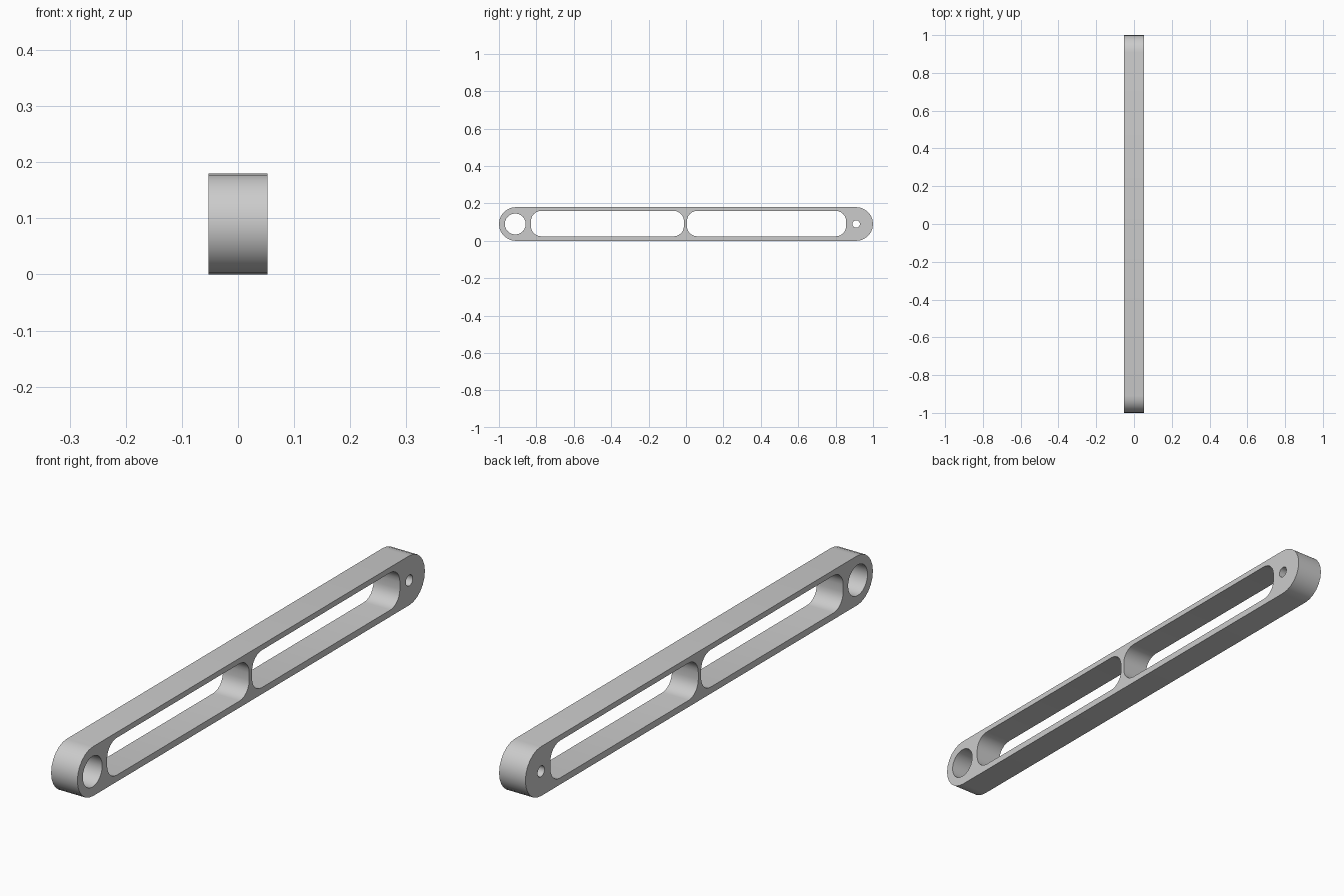
import bpy, bmesh
from math import sin, cos, pi, radians
from mathutils import Matrix

cube = bpy.data.objects.get("Cube")
if cube:
    bpy.data.objects.remove(cube)

HEIGHT, HALF_WIDTH = 0.18, 0.053
MID = HEIGHT / 2


def rounded_outline(y0, y1, z0, z1, r, steps):
    """Rounded rectangle, one arc per corner; coincident points are merged."""
    corners = [(y1 - r, z1 - r), (y0 + r, z1 - r), (y0 + r, z0 + r), (y1 - r, z0 + r)]
    points = []
    for i, (cy, cz) in enumerate(corners):
        for k in range(steps + 1):
            a = pi / 2 * (i + k / steps)
            p = (cy + r * cos(a), cz + r * sin(a))
            if not points or abs(p[0] - points[-1][0]) + abs(p[1] - points[-1][1]) > 1e-5:
                points.append(p)
    if abs(points[0][0] - points[-1][0]) + abs(points[0][1] - points[-1][1]) < 1e-5:
        points.pop()
    return points


def round_hole(y, r, steps):
    return rounded_outline(y - r, y + r, MID - r, MID + r, r, steps)


# Side profile: round-ended bar, two long slots, large and small pivot holes
outlines = [
    rounded_outline(-1, 1, 0, HEIGHT, MID, 6),
    rounded_outline(-0.829, -0.011, 0.024, 0.16, 0.055, 6),
    rounded_outline(0.005, 0.856, 0.024, 0.16, 0.055, 6),
    round_hole(-0.913, 0.056, 6),
    round_hole(0.91, 0.02, 4),
]
profile = bpy.data.curves.new("link_profile", "CURVE")
profile.dimensions = "2D"
profile.fill_mode = "BOTH"
profile.extrude = HALF_WIDTH
for outline in outlines:
    spline = profile.splines.new("POLY")
    spline.points.add(len(outline) - 1)
    for point, (y, z) in zip(spline.points, outline):
        point.co = (y, z, 0, 1)
    spline.use_cyclic_u = True

# Turn the extruded profile into a mesh standing in the YZ plane
helper = bpy.data.objects.new("profile_helper", profile)
bpy.context.collection.objects.link(helper)
bpy.context.view_layer.update()
mesh = bpy.data.meshes.new_from_object(
    helper.evaluated_get(bpy.context.evaluated_depsgraph_get()))
bpy.data.objects.remove(helper)
mesh.transform(Matrix(((0, 0, 1, 0), (1, 0, 0, 0), (0, 1, 0, 0), (0, 0, 0, 1))))
bm = bmesh.new()
bm.from_mesh(mesh)
bmesh.ops.remove_doubles(bm, verts=bm.verts, dist=1e-5)
bmesh.ops.recalc_face_normals(bm, faces=bm.faces)
bm.to_mesh(mesh)
bm.free()

link = bpy.data.objects.new("slotted_link_bar", mesh)
bpy.context.collection.objects.link(link)

# Plain grey
grey = bpy.data.materials.new("light_grey")
grey.use_nodes = True
color = (0.6, 0.6, 0.6, 1)
grey.diffuse_color = color
grey.node_tree.nodes["Principled BSDF"].inputs["Base Color"].default_value = color
mesh.materials.clear()
mesh.materials.append(grey)

# Smooth arcs, sharp rims
bpy.ops.object.select_all(action="DESELECT")
link.select_set(True)
bpy.context.view_layer.objects.active = link
bpy.ops.object.shade_smooth_by_angle(angle=radians(35))
